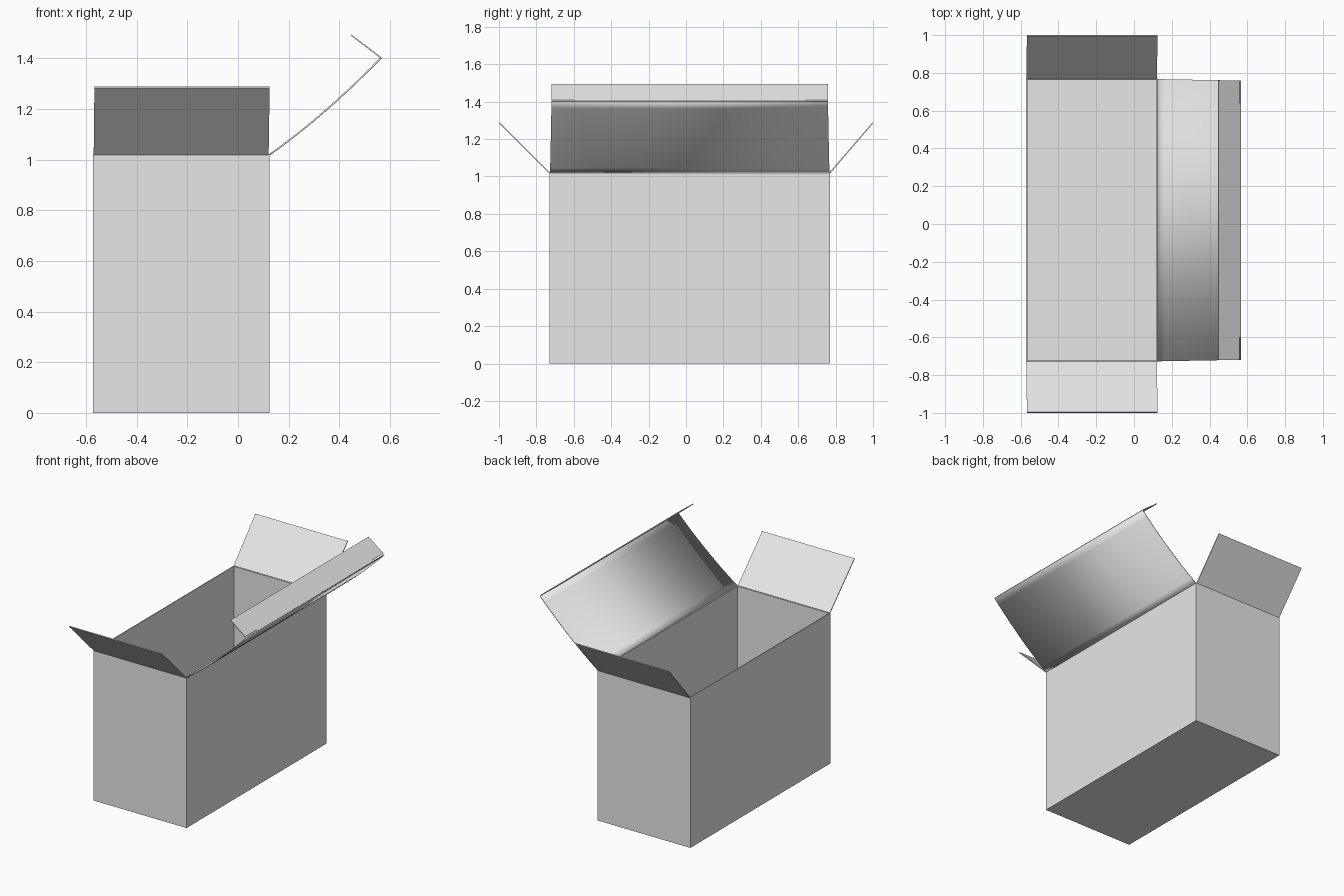
import bpy, bmesh

WALL = 0.007
X0, X1 = -0.572, 0.125      # side walls
Y0, Y1 = -0.73, 0.77        # end walls
TOP = 1.02

cube = bpy.data.objects.get("Cube")
if cube:
    bpy.data.objects.remove(cube, do_unlink=True)

card = bpy.data.materials.new("light grey cardboard")
card.use_nodes = True
grey = (0.8, 0.8, 0.8, 1)
card.diffuse_color = grey
card.node_tree.nodes["Principled BSDF"].inputs["Base Color"].default_value = grey


def finish(bm, name, thickness, offset):
    """Turn a sheet into a card panel with real thickness."""
    bmesh.ops.recalc_face_normals(bm, faces=bm.faces)
    mesh = bpy.data.meshes.new(name)
    bm.to_mesh(mesh)
    bm.free()
    obj = bpy.data.objects.new(name, mesh)
    bpy.context.collection.objects.link(obj)
    mesh.materials.append(card)
    solid = obj.modifiers.new("card thickness", "SOLIDIFY")
    solid.thickness = thickness
    solid.offset = offset
    solid.use_even_offset = True
    return obj


def sheet(name, rows, thickness=0.006):
    """Skin a sheet through matching rows of points."""
    bm = bmesh.new()
    loops = [[bm.verts.new(p) for p in row] for row in rows]
    for a, b in zip(loops, loops[1:]):
        for i in range(len(a) - 1):
            bm.faces.new((a[i], a[i + 1], b[i + 1], b[i]))
    return finish(bm, name, thickness, 0)


# Box body: open-topped shell with inward walls
bm = bmesh.new()
bmesh.ops.create_cube(bm, size=1)
for v in bm.verts:
    v.co = (X0 if v.co.x < 0 else X1, Y0 if v.co.y < 0 else Y1, 0 if v.co.z < 0 else TOP)
bmesh.ops.delete(bm, geom=[f for f in bm.faces if f.normal.z > 0.5], context="FACES_ONLY")
for f in bm.faces:
    c = f.calc_center_median()
    f.normal_update()
    outward = c.x - (X0 + X1) / 2, c.y - (Y0 + Y1) / 2, c.z - TOP / 2
    if sum(a * b for a, b in zip(f.normal, outward)) < 0:
        f.normal_flip()
finish(bm, "box_body", WALL, -1)

# End flaps, splayed outwards
for name, y, tip in (("front_flap", Y0, -0.998), ("back_flap", Y1, 0.998)):
    sheet(name, [[(X0 + 0.002, y, TOP), (X1 - 0.004, y, TOP)],
                 [(X0 + 0.005, tip, 1.286), (X1, tip, 1.286)]])

# Lid: gently bowed panel hinged on the left wall
FOLD = (0.565, 1.402)
lid_rows = []
STEPS = 12
for i in range(STEPS + 1):
    t = i / STEPS
    x = X1 + (FOLD[0] - X1) * t
    z = TOP + (FOLD[1] - TOP) * t - 0.07 * t * (1 - t)
    inset = 0.003 + 0.008 * t
    lid_rows.append([(x, Y0 + inset, z), (x, Y1 - inset, z)])
lid = sheet("lid", lid_rows)
bpy.context.view_layer.objects.active = lid
lid.select_set(True)
bpy.ops.object.shade_smooth_by_angle()

# Tuck lip: folded back over the lid, with a slit at each end of the fold
LIP_END = (0.447, 1.492)


def lip_point(y, t):
    return (FOLD[0] + (LIP_END[0] - FOLD[0]) * t, y, FOLD[1] + (LIP_END[1] - FOLD[1]) * t)


a, b = Y0 + 0.01, Y1 - 0.01
outline = [(a, 0.07), (a + 0.12, 0.07), (a + 0.12, 0), (b - 0.12, 0),
           (b - 0.12, 0.07), (b, 0.07), (b, 1), (a, 1)]
bm = bmesh.new()
bm.faces.new([bm.verts.new(lip_point(*p)) for p in outline])
finish(bm, "tuck_lip", 0.005, 0)
